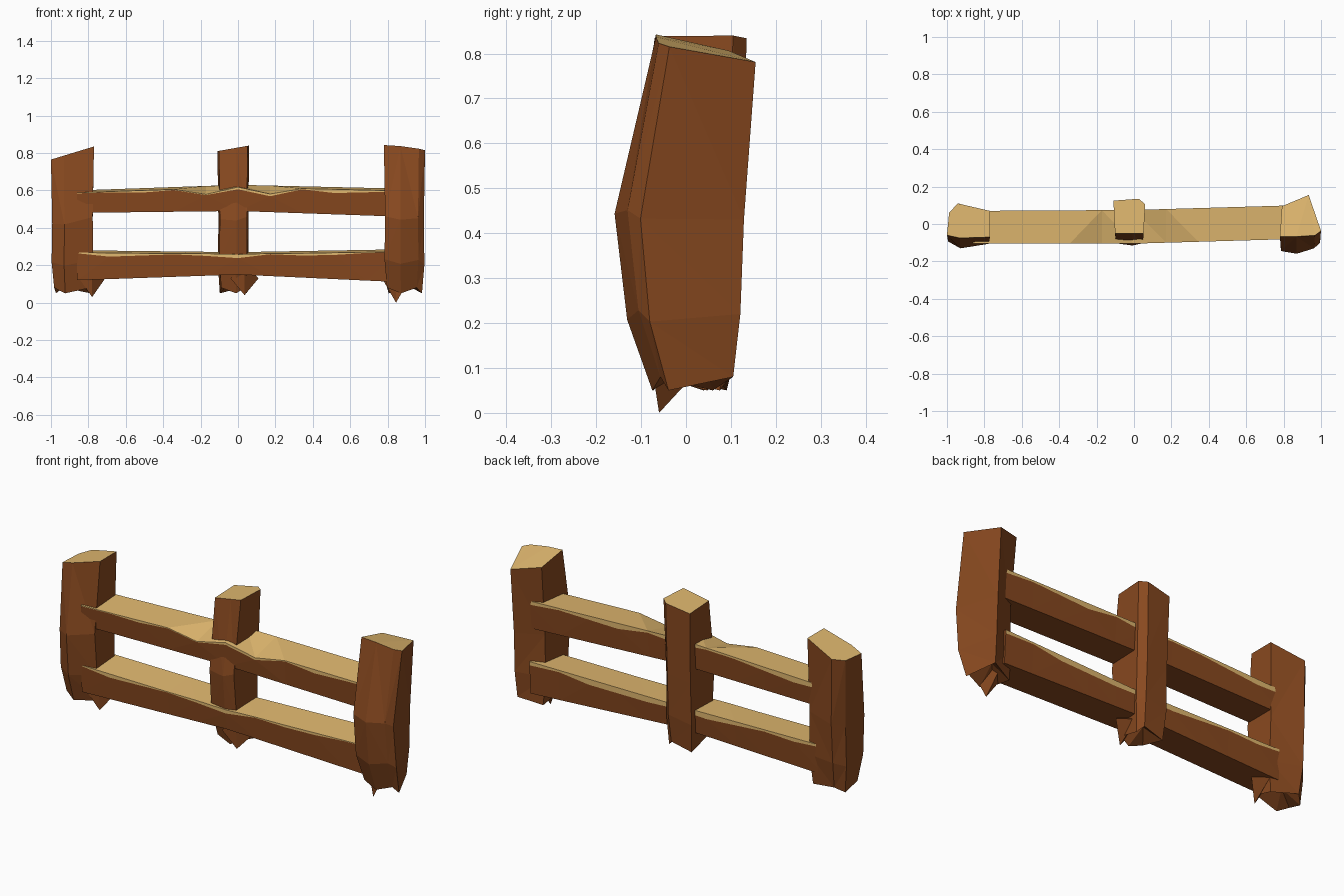
import bpy, bmesh, random

random.seed(4)
cube = bpy.data.objects.get("Cube")
if cube:
    bpy.data.objects.remove(cube, do_unlink=True)


def make_material(name, colour):
    material = bpy.data.materials.new(name)
    material.use_nodes = True
    material.diffuse_color = colour
    shader = material.node_tree.nodes["Principled BSDF"]
    shader.inputs["Base Color"].default_value = colour
    return material


BARK, CUT = 0, 1
MATERIALS = [make_material("brown bark", (0.25, 0.067, 0.014, 1)),
             make_material("pale cut wood", (0.75, 0.48, 0.16, 1))]


def finish(name, bm):
    """Split the warped faces into flat facets and link the object."""
    bmesh.ops.recalc_face_normals(bm, faces=bm.faces)
    bmesh.ops.triangulate(bm, faces=bm.faces, quad_method='SHORT_EDGE')
    mesh = bpy.data.meshes.new(name)
    bm.to_mesh(mesh)
    bm.free()
    for material in MATERIALS:
        mesh.materials.append(material)
    part = bpy.data.objects.new(name, mesh)
    bpy.context.collection.objects.link(part)


def bridge(bm, rings, pale_sides=()):
    """Join successive rings with quads; the chosen sides are pale."""
    count = len(rings[0])
    for low, high in zip(rings, rings[1:]):
        for side in range(count):
            after = (side + 1) % count
            face = bm.faces.new((low[side], low[after], high[after], high[side]))
            face.material_index = CUT if side in pale_sides else BARK


def post(name, x, y, half_width, half_depth, top, tilt_x, tilt_y, lean, outline):
    """Hewn post with a slanted pale top, a forward bulge and a hollow foot."""
    bm = bmesh.new()
    # Each level: height fraction, width scale, depth scale, share of the lean
    levels = [(0, 0.85, 0.75, 0.4), (0.2, 0.97, 1.05, 0.8),
              (0.5, 0.94, 1.2, 1), (1, 1, 1, 0)]
    rings = []
    for height, wide, deep, share in levels:
        ring = []
        for index, (u, v) in enumerate(outline):
            foot = 0.05 if index % 2 else 0.08
            head = top + tilt_x * u + tilt_y * v
            # The front ridge flattens out towards the top
            ridge = max(v, -0.85) if height == 1 else v
            ring.append(bm.verts.new((x + u * half_width * wide,
                                      y + ridge * half_depth * deep - lean * share,
                                      foot + (head - foot) * height)))
        rings.append(ring)
    bridge(bm, rings)
    bm.faces.new(rings[-1]).material_index = CUT
    hub = bm.verts.new((x, y, 0.12))
    sole = rings[0]
    for near, far in zip(sole, sole[1:] + sole[:1]):
        bm.faces.new((near, hub, far))
    finish(name, bm)


def splinter(name, x, reach, tip):
    """Pointed chunk that flares from the foot of a post along the fence."""
    bm = bmesh.new()
    toe, point = x + reach, x + reach / 2
    for corner in ((toe, 0, 0.13), (point, -0.06, tip), (x, -0.08, 0.13),
                   (point, 0.06, 0.13), (point, -0.07, 0.2)):
        bm.verts.new(corner)
    bmesh.ops.convex_hull(bm, input=bm.verts)
    finish(name, bm)


def along(values, t):
    """Blend from the first value through the middle one to the last."""
    start, middle, end = values
    if t < 0:
        return middle + (start - middle) * -t
    return middle + (end - middle) * t


def rail(name, bottoms, tops, dip):
    """Long beam with a pale top that peels unevenly over both edges."""
    bm = bmesh.new()
    rings = []
    half = 5
    for step in range(-half, half + 1):
        t = step / half
        front = along((-0.105, -0.105, -0.08), t)
        back = along((0.07, 0.075, 0.1), t)
        bottom, top = along(bottoms, t), along(tops, t)
        # The front edge is hewn away on either side of the middle post
        edge = top - dip if abs(step) == 1 else top - 0.012
        front_peel = random.choice((0.004, 0.012, 0.02))
        back_peel = random.choice((0.01, 0.02, 0.03))
        section = [(front + 0.01, bottom), (front, edge - front_peel),
                   (front, edge), (back, top),
                   (back, top - back_peel), (back - 0.01, bottom)]
        rings.append([bm.verts.new((t * 0.86, y, z)) for y, z in section])
    bridge(bm, rings, pale_sides=(1, 2, 3))
    bm.faces.new(rings[0])
    bm.faces.new(rings[-1])
    finish(name, bm)


# Posts
post("right_end_post", x=-0.885, y=0.01, half_width=0.115, half_depth=0.1,
     top=0.8, tilt_x=0.035, tilt_y=0, lean=0.02,
     outline=[(-1, -0.7), (-0.4, -1), (1, -0.8), (1, 0.6), (-0.5, 1), (-0.9, 0.5)])
post("middle_post", x=-0.025, y=0.035, half_width=0.085, half_depth=0.1,
     top=0.825, tilt_x=0.015, tilt_y=0, lean=0.03,
     outline=[(-0.9, -0.9), (0.2, -1), (0.9, -0.9), (1, 0.7), (0.6, 1), (-1, 0.9)])
post("left_end_post", x=0.89, y=0.035, half_width=0.11, half_depth=0.12,
     top=0.81, tilt_x=-0.01, tilt_y=-0.025, lean=0.05,
     outline=[(-1, -0.9), (-0.2, -1), (0.7, -0.8), (1, -0.6), (0.4, 1), (-0.9, 0.5)])

# Splinters at the feet
splinter("right_foot_splinter", x=-0.85, reach=0.14, tip=0.03)
splinter("middle_foot_splinter", x=-0.04, reach=0.15, tip=0.04)
splinter("left_foot_splinter", x=0.92, reach=-0.15, tip=0)

# Rails
rail("top_rail", bottoms=(0.48, 0.49, 0.46), tops=(0.6, 0.63, 0.61), dip=0.045)
rail("bottom_rail", bottoms=(0.12, 0.15, 0.11), tops=(0.28, 0.27, 0.285), dip=0.01)
